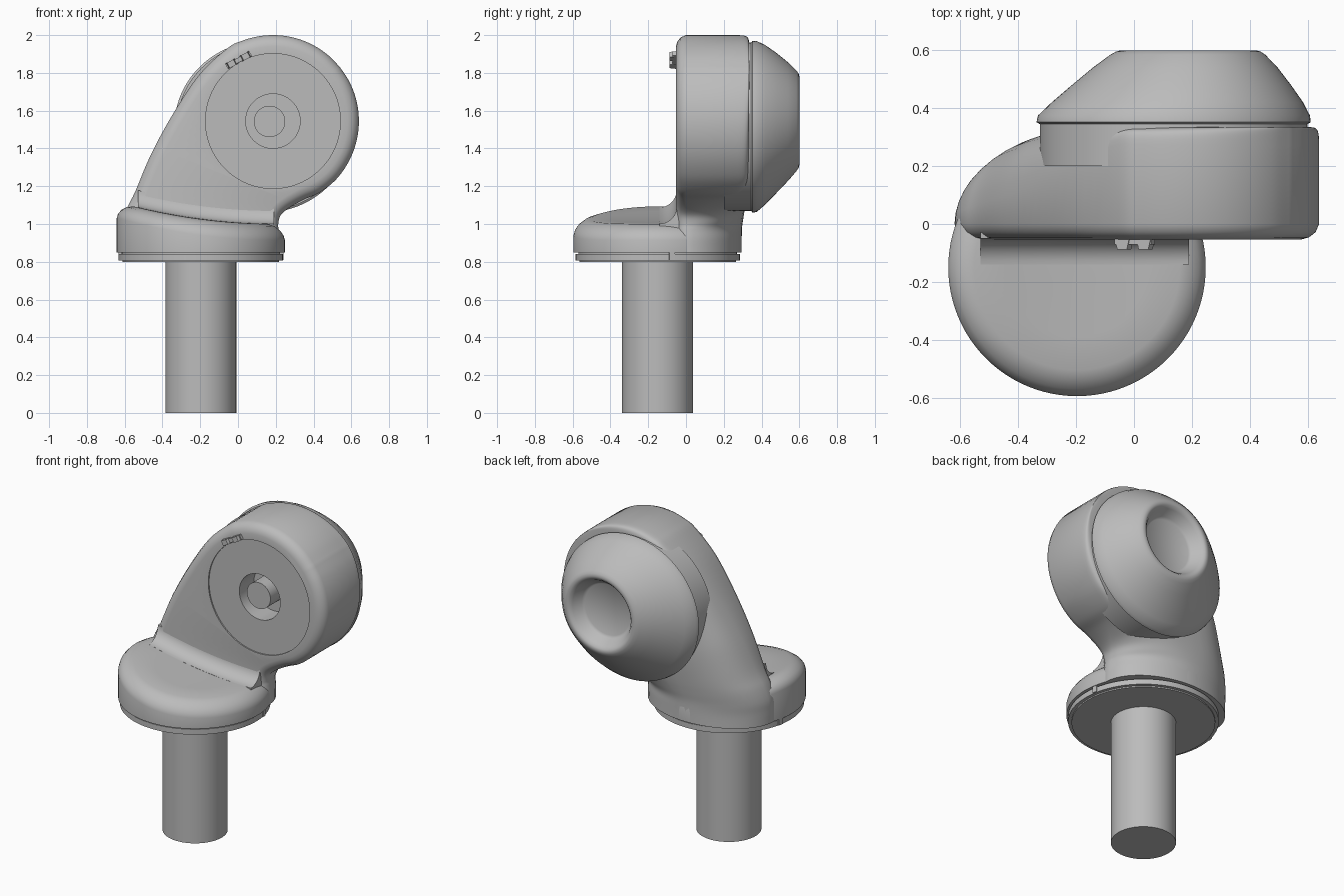
import bpy, bmesh, math
from mathutils import Vector, Matrix

if "Cube" in bpy.data.objects:
    bpy.data.objects.remove(bpy.data.objects["Cube"])

grey = bpy.data.materials.new("light grey")
grey.use_nodes = True
grey.diffuse_color = (0.5, 0.5, 0.5, 1)
grey.node_tree.nodes["Principled BSDF"].inputs["Base Color"].default_value = (0.5, 0.5, 0.5, 1)

STEM = Vector((-0.197, -0.15, 0))
HEAD = Vector((0.185, 0, 1.545))
HEAD_R = 0.455
SEG = 96


def loft(name, rings, smooth=35):
    """Skin a list of closed rings and cap both ends."""
    bm = bmesh.new()
    rows = [[bm.verts.new(p) for p in ring] for ring in rings]
    n = len(rows[0])
    for a, b in zip(rows, rows[1:]):
        for i in range(n):
            j = (i + 1) % n
            bm.faces.new((a[i], a[j], b[j], b[i]))
    bm.faces.new(rows[0])
    bm.faces.new(rows[-1])
    bmesh.ops.remove_doubles(bm, verts=bm.verts, dist=0.0002)
    bmesh.ops.dissolve_degenerate(bm, edges=bm.edges, dist=0.0001)
    bmesh.ops.recalc_face_normals(bm, faces=bm.faces)
    mesh = bpy.data.meshes.new(name)
    bm.to_mesh(mesh)
    bm.free()
    mesh.materials.append(grey)
    obj = bpy.data.objects.new(name, mesh)
    bpy.context.collection.objects.link(obj)
    shade(obj, smooth)
    return obj


def shade(obj, angle=35):
    bpy.ops.object.select_all(action='DESELECT')
    obj.select_set(True)
    bpy.context.view_layer.objects.active = obj
    bpy.ops.object.shade_smooth_by_angle(angle=math.radians(angle))


def angles():
    return [2 * math.pi * i / SEG for i in range(SEG)]


def flat_ring(r, z):
    return [STEM + Vector((r * math.cos(a), r * math.sin(a), z)) for a in angles()]


def upright_ring(y, cx, cz, rx, rz):
    return [(cx + rx * math.cos(a), y, cz + rz * math.sin(a)) for a in angles()]


def shelf(x):
    """Height of the gently curved top of the base."""
    return 1 + 0.09 * (max(0, 0.2 - x) / 0.74) ** 2


# Stem and flange
loft("stem", [flat_ring(0.188, 0), flat_ring(0.188, 0.83)])
loft("flange", [flat_ring(r, z) for r, z in
     ((0.415, 0.8), (0.415, 0.808), (0.435, 0.808), (0.435, 0.842), (0.42, 0.842), (0.42, 0.86))])

# Round base with a sloping, softened top
base = [flat_ring(0.445, 0.85)]
for r, drop in ((0.445, 0.085), (0.438, 0.06), (0.42, 0.035), (0.39, 0.012),
                (0.355, 0), (0.24, 0), (0.12, 0), (0.02, 0)):
    base.append([Vector((p.x, p.y, shelf(p.x) - drop)) for p in flat_ring(r, 0)])
loft("base", base)

# Concave fillet between base and housing
strip = []
for i in range(25):
    x = -0.53 + 0.72 * i / 24
    arc = [math.pi / 2 * k / 10 for k in range(11)]
    strip.append([(x, -0.14 + 0.09 * math.sin(a), shelf(x) + 0.091 - 0.09 * math.cos(a)) for a in arc]
                 + [(x, -0.03, shelf(x) + 0.09), (x, -0.03, 0.97), (x, -0.14, 0.97)])
loft("base_fillet", strip)


# Housing: outline controls are x, z, corner squareness, back depth
left = [(-0.62, 0.85, 2, 0.295), (-0.62, 0.93, 2, 0.295), (-0.615, 1.0, 2.1, 0.297),
        (-0.59, 1.08, 2.3, 0.305), (-0.545, 1.17, 2.6, 0.315), (-0.46, 1.37, 3.2, 0.33),
        (-0.34, 1.59, 4.5, 0.335), (-0.2, 1.797, 8, 0.335)]
right = [(0.22, 0.85, 2, 0.295), (0.22, 0.92, 2, 0.295), (0.215, 0.97, 2, 0.297),
         (0.213, 1.0, 2.2, 0.305), (0.225, 1.045, 2.6, 0.315), (0.27, 1.085, 3.5, 0.33),
         (0.35, 1.13, 6, 0.335), (0.43, 1.165, 12, 0.335)]
TIP = 38.25
for k in range(9):
    for side, sign in ((left, 1), (right, -1)):
        a = math.radians(TIP + sign * 83.25 * (1 - k / 8))
        side.append((HEAD.x + HEAD_R * math.cos(a), HEAD.z + HEAD_R * math.sin(a), 20, 0.335))


def smooth_path(points, steps=5):
    """Catmull-Rom curve through the control points."""
    pts = [Vector(p) for p in points]
    out = []
    for i in range(len(pts) - 1):
        p0, p1, p2 = pts[max(i - 1, 0)], pts[i], pts[i + 1]
        p3 = pts[min(i + 2, len(pts) - 1)]
        for s in range(steps):
            t = s / steps
            out.append(0.5 * (2 * p1 + (p2 - p0) * t + (2 * p0 - 5 * p1 + 4 * p2 - p3) * t * t
                              + (3 * p1 - p0 - 3 * p2 + p3) * t ** 3))
    return out + [pts[-1]]


def half_section(path, i, mid, sign):
    """Front bevel, side and rounded back corner on one side."""
    p = path[i]
    d = (path[min(i + 1, len(path) - 1)] - path[max(i - 1, 0)]).to_2d()
    if i == len(path) - 1:
        inward = Vector((-math.cos(math.radians(TIP)), -math.sin(math.radians(TIP))))
    else:
        inward = sign * Vector((d.y, -d.x)).normalized()
    edge = p.to_2d()
    pts = []
    for off, y in ((0.06, -0.053), (0.035, -0.046), (0.012, -0.028), (0, 0)):
        q = edge + inward * off
        pts.append((q.x, y, q.y))
    for k in range(1, 13):
        a = math.pi / 2 * k / 12
        u = max(math.cos(a), 0) ** (2 / p[2]) if k < 12 else 0
        v = math.sin(a) ** (2 / p[2])
        q = mid + (edge - mid) * u
        pts.append((q.x, p[3] * v, q.y))
    return pts


lp, rp = smooth_path(left), smooth_path(right)
rows = []
for i in range(len(lp)):
    mid = (lp[i].to_2d() + rp[i].to_2d()) / 2
    rows.append(half_section(lp, i, mid, 1) + half_section(rp, i, mid, -1)[-2::-1])
housing = loft("housing", rows)

# Shallow round recess and central bore in the front face
cutter = loft("recess_cutter", [upright_ring(y, HEAD.x, HEAD.z, r, r) for y, r in
              ((-0.2, 0.357), (-0.045, 0.357), (-0.045, 0.144), (0.1, 0.144))])
cutter.hide_render = True
cut = housing.modifiers.new("recess", 'BOOLEAN')
cut.operation = 'DIFFERENCE'
cut.solver = 'EXACT'
cut.object = cutter
bpy.context.view_layer.objects.active = housing
bpy.ops.object.modifier_apply(modifier=cut.name)
bpy.data.objects.remove(cutter)
shade(housing)

# Pin standing in the bore
loft("bore_pin", [upright_ring(y, 0.167, 1.543, 0.083, 0.083) for y in (-0.03, 0.15)])

# Tapered rear cap with a dished centre
loft("rear_cap", [upright_ring(*s) for s in (
    (0.2, 0.137, 1.515, 0.462, 0.445), (0.345, 0.137, 1.515, 0.462, 0.445),
    (0.352, 0.137, 1.515, 0.474, 0.455), (0.375, 0.138, 1.516, 0.47, 0.452),
    (0.42, 0.15, 1.525, 0.435, 0.422), (0.48, 0.164, 1.535, 0.379, 0.37),
    (0.54, 0.177, 1.542, 0.32, 0.314), (0.585, 0.186, 1.546, 0.268, 0.266),
    (0.596, 0.188, 1.547, 0.25, 0.25), (0.6, 0.188, 1.547, 0.235, 0.235),
    (0.596, 0.188, 1.547, 0.22, 0.22), (0.58, 0.188, 1.547, 0.205, 0.205),
    (0.53, 0.188, 1.547, 0.175, 0.175), (0.52, 0.188, 1.547, 0.16, 0.16))])


def block(name, at, size, rot, taper=1.0):
    """Small box, narrowed towards its front."""
    rings = []
    for y, s in ((-0.5, taper), (0.5, 1)):
        rings.append([at + rot @ Vector((size[0] * s * cx, size[1] * y, size[2] * cz))
                      for cx, cz in ((-.5, -.5), (.5, -.5), (.5, .5), (-.5, .5))])
    return loft(name, rings, 20)


# Twin-pronged clip above the recess
tilt = Matrix.Rotation(math.radians(-28), 3, 'Y')
spot = Vector((0.003, -0.068, 1.868))
block("clip_bar", spot + Vector((0, 0.01, 0)), (0.145, 0.025, 0.025), tilt)
for name, shift in (("clip_prong_left", 0.042), ("clip_prong_right", -0.042)):
    block(name, spot + tilt @ Vector((shift, 0, 0)), (0.058, 0.04, 0.032), tilt, 0.65)

# Locating tabs on the flange rim
for name, deg in (("flange_tab_left", 10), ("flange_tab_right", 168)):
    turn = Matrix.Rotation(math.radians(deg), 3, 'Z')
    block(name, STEM + turn @ Vector((0.432, 0, 0.83)), (0.018, 0.03, 0.04), turn)
